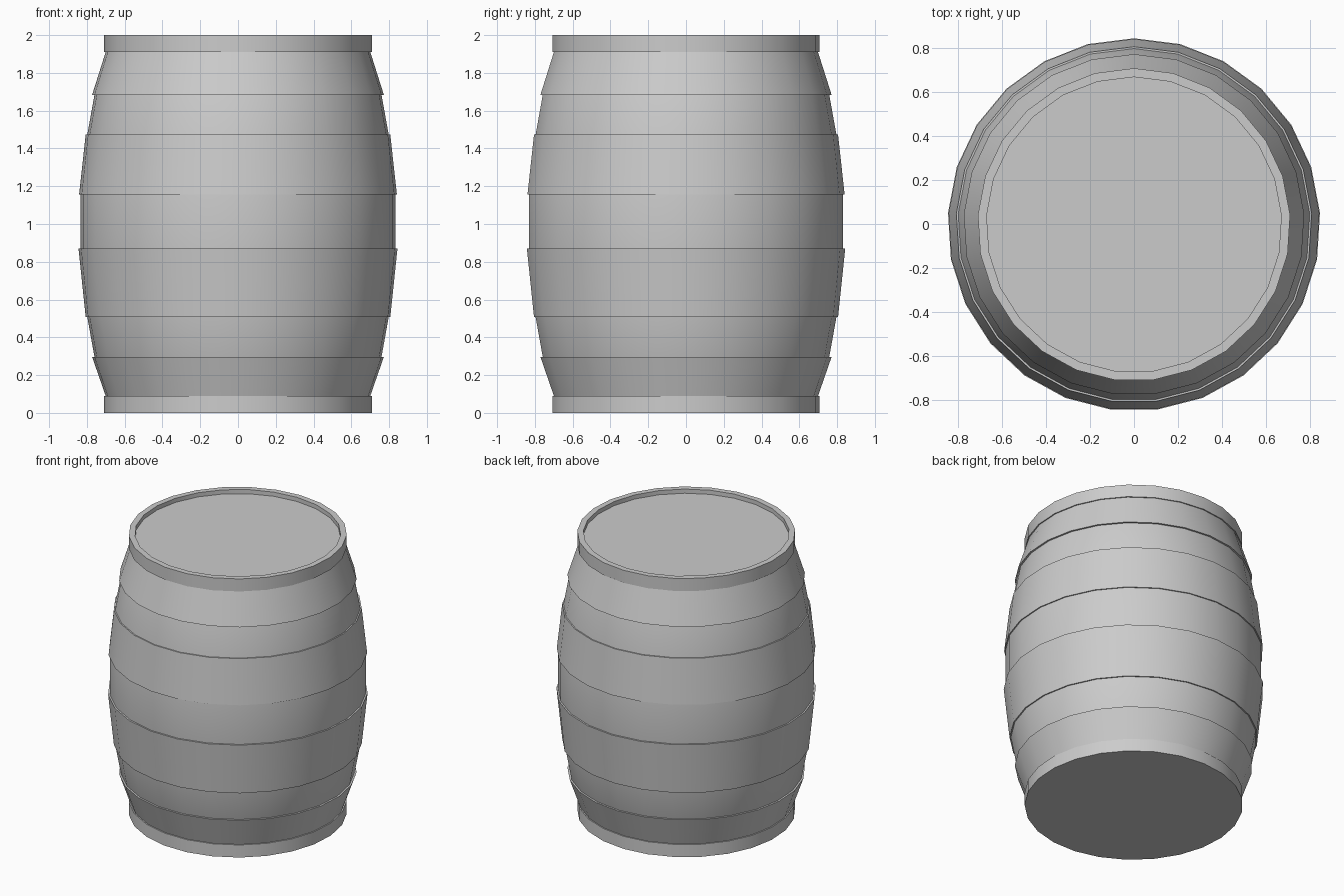
import bpy, bmesh, math

if "Cube" in bpy.data.objects:
    bpy.data.objects.remove(bpy.data.objects["Cube"])

SIDES = 25
SHIFT_Y = -0.003  # odd side count: keeps the outline centred


def lathe(name, profile, cap_start=False, cap_end=False):
    """Spin an (r, z) profile, ordered bottom to top on the outside."""
    bm = bmesh.new()
    rings = []
    for r, z in profile:
        ring = []
        for i in range(SIDES):
            a = math.pi / 2 + i * math.tau / SIDES
            ring.append(bm.verts.new((r * math.cos(a), r * math.sin(a) + SHIFT_Y, z)))
        rings.append(ring)
    for low, high in zip(rings, rings[1:]):
        for i in range(SIDES):
            j = (i + 1) % SIDES
            bm.faces.new((low[i], low[j], high[j], high[i]))
    if cap_start:
        bm.faces.new(rings[0][::-1])
    if cap_end:
        bm.faces.new(rings[-1])
    mesh = bpy.data.meshes.new(name)
    bm.to_mesh(mesh)
    bm.free()
    obj = bpy.data.objects.new(name, mesh)
    bpy.context.collection.objects.link(obj)
    bpy.ops.object.select_all(action='DESELECT')
    obj.select_set(True)
    bpy.context.view_layer.objects.active = obj
    bpy.ops.object.shade_smooth_by_angle(angle=math.radians(30))
    return obj


def hoop(name, z0, r0, z1, r1, body0, body1):
    """Band with lips that close against the body."""
    return lathe(name, [(body0, z0), (r0, z0), (r1, z1), (body1, z1)])


# Barrel body with end rims and a slightly sunken lid
half = [(0.71, 0.0), (0.71, 0.09), (0.695, 0.09), (0.762, 0.30),
        (0.80, 0.51), (0.835, 0.87)]
upper = [(r, 2 - z) for r, z in reversed(half)]
upper[0] = (0.835, 1.155)
upper[1] = (0.80, 1.47)
upper[2] = (0.762, 1.68)
lathe("barrel_body", half + upper + [(0.67, 2.0), (0.67, 1.97)], True, True)

# Hoops
hoop("lower_end_hoop", 0.09, 0.702, 0.297, 0.774, 0.695, 0.76)
hoop("lower_belly_hoop", 0.507, 0.808, 0.87, 0.846, 0.798, 0.833)
hoop("upper_belly_hoop", 1.155, 0.843, 1.473, 0.808, 0.833, 0.798)
hoop("upper_end_hoop", 1.683, 0.774, 1.91, 0.702, 0.76, 0.695)
